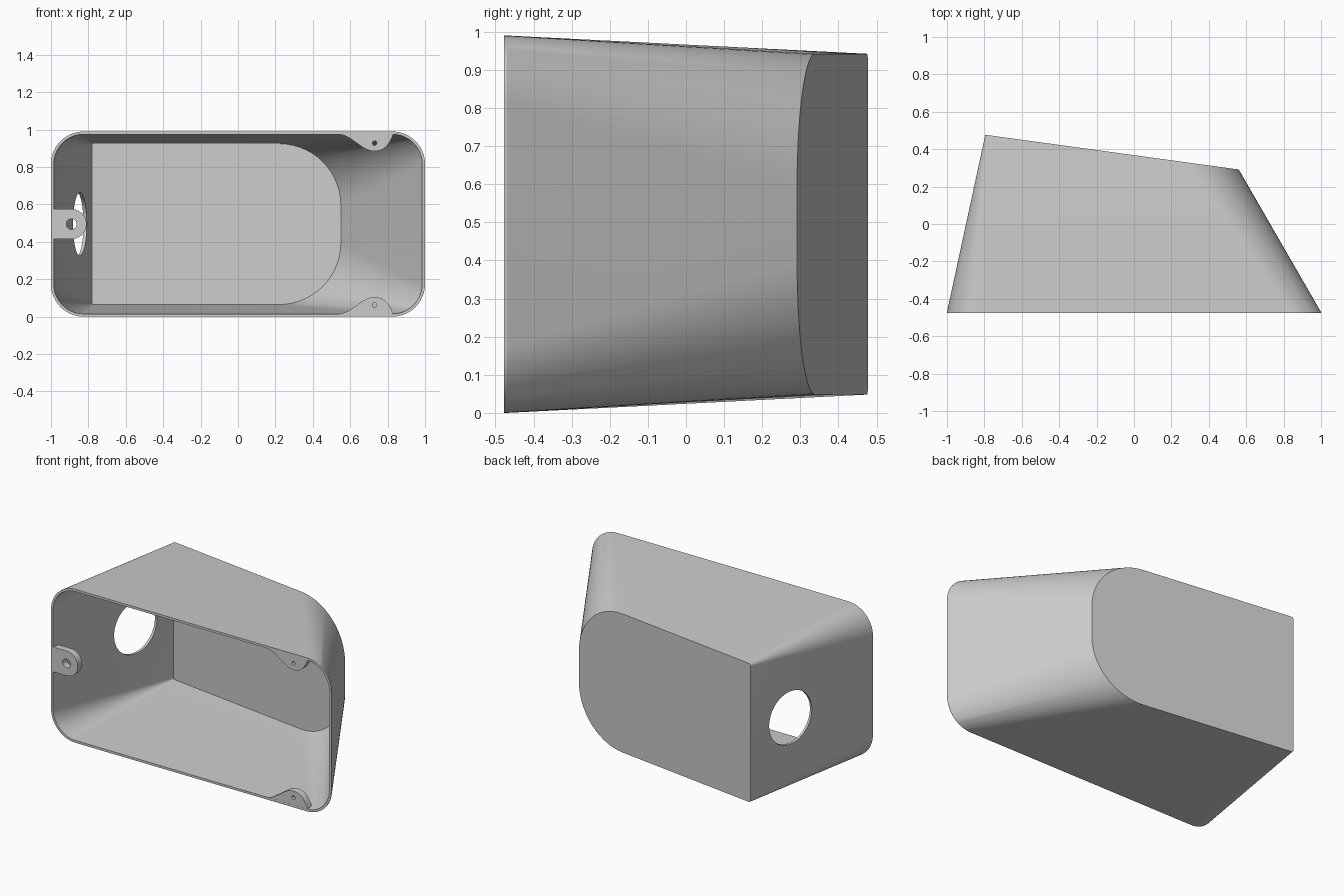
import bpy, bmesh, math
from mathutils import Vector, Matrix
from mathutils.geometry import interpolate_bezier

if "Cube" in bpy.data.objects:
    bpy.data.objects.remove(bpy.data.objects["Cube"])

grey = bpy.data.materials.new("light grey")
grey.use_nodes = True
grey.diffuse_color = (0.6, 0.6, 0.6, 1)
grey.node_tree.nodes["Principled BSDF"].inputs["Base Color"].default_value = (0.6, 0.6, 0.6, 1)

FRONT, BACK, HEIGHT = -0.477, 0.477, 0.99
MID = HEIGHT / 2
ARC = 14


def finish(name, bm):
    bmesh.ops.recalc_face_normals(bm, faces=bm.faces)
    mesh = bpy.data.meshes.new(name)
    bm.to_mesh(mesh)
    bm.free()
    mesh.materials.append(grey)
    ob = bpy.data.objects.new(name, mesh)
    bpy.context.collection.objects.link(ob)
    return ob


def activate(ob):
    bpy.ops.object.select_all(action='DESELECT')
    ob.select_set(True)
    bpy.context.view_layer.objects.active = ob


def ring(bm, x0, x1, half, r_left, r_right, depth):
    """Rounded rectangle whose y position follows depth(x)."""
    corners = ((x1, 1, 1, r_right, 0), (x0, -1, 1, r_left, 90),
               (x0, -1, -1, r_left, 180), (x1, 1, -1, r_right, 270))
    verts = []
    for x, sx, sz, r, start in corners:
        for i in range(ARC + 1):
            a = math.radians(start + 90 * i / ARC)
            px = x - sx * r + r * math.cos(a)
            pz = MID + sz * (half - r) + r * math.sin(a)
            verts.append(bm.verts.new((px, depth(px), pz)))
    return verts


def slanted(offset):
    return lambda x: BACK - offset - (x + 0.795) * 0.137


def flat(y):
    return lambda x: y


# Thin tapered shell, open at the front, with a slanted back
bm = bmesh.new()
rings = [
    ring(bm, -0.78, 0.55, 0.43, 0.008, 0.33, slanted(0.017)),
    ring(bm, -0.985, 0.985, MID - 0.015, 0.16, 0.16, flat(FRONT + 0.006)),
    ring(bm, -0.985, 0.985, MID - 0.015, 0.16, 0.16, flat(FRONT)),
    ring(bm, -1, 1, MID, 0.175, 0.175, flat(FRONT)),
    ring(bm, -1, 1, MID, 0.175, 0.175, flat(FRONT + 0.006)),
    ring(bm, -0.795, 0.56, 0.447, 0.015, 0.345, slanted(0)),
]
for a, b in zip(rings, rings[1:]):
    for i in range(len(a)):
        j = (i + 1) % len(a)
        bm.faces.new((a[i], a[j], b[j], b[i]))
bm.faces.new(rings[0])
bm.faces.new(rings[-1])
shell = finish("housing_shell", bm)

# Round opening through the right-hand wall
bm = bmesh.new()
bmesh.ops.create_cone(bm, cap_ends=True, segments=64, radius1=0.17, radius2=0.17, depth=0.2)
turn = Vector((-0.95, 0.205, 0)).to_track_quat('Z', 'Y').to_matrix().to_4x4()
bmesh.ops.transform(bm, matrix=Matrix.Translation((-0.856, 0.165, MID)) @ turn, verts=bm.verts)
cutter = finish("opening_cutter", bm)
cutter.hide_render = True
cut = shell.modifiers.new("opening", 'BOOLEAN')
cut.object, cut.operation, cut.solver = cutter, 'DIFFERENCE', 'EXACT'
activate(shell)
bpy.ops.object.modifier_apply(modifier=cut.name)
bpy.data.objects.remove(cutter)


def circle(x, z, r, start=0, sweep=360, n=32):
    return [(x + r * math.cos(math.radians(start + sweep * i / n)),
             z + r * math.sin(math.radians(start + sweep * i / n))) for i in range(n)]


def tab(name, outline, hole):
    """Flat plate with a screw hole, extruded back from the rim."""
    bm = bmesh.new()
    edges = []
    for loop in (outline, hole):
        vs = [bm.verts.new((x, FRONT + 0.0005, z)) for x, z in loop]
        edges += [bm.edges.new((v, vs[(i + 1) % len(vs)])) for i, v in enumerate(vs)]
    bmesh.ops.triangle_fill(bm, edges=edges, use_beauty=True)
    geo = bmesh.ops.extrude_face_region(bm, geom=bm.faces[:], use_keep_orig=True)["geom"]
    bmesh.ops.translate(bm, vec=(0, 0.045, 0),
                        verts=[g for g in geo if isinstance(g, bmesh.types.BMVert)])
    return finish(name, bm)


# Rounded tab on the right-hand rim
outline = [(-0.988, MID - 0.08)] + circle(-0.89, MID, 0.08, -90, 180) + \
          [(-0.89, MID + 0.08), (-0.988, MID + 0.08)]
tabs = [tab("side_screw_tab", outline, circle(-0.89, MID, 0.028))]

# Bell-shaped tabs on the upper and lower rims
bell = []
for pts in (((0.54, 0.975), (0.61, 0.97), (0.66, 0.885), (0.73, 0.885)),
            ((0.73, 0.885), (0.79, 0.885), (0.815, 0.935), (0.83, 0.975))):
    bell += [(p.x, p.y) for p in interpolate_bezier(*[Vector(p) for p in pts], 14)][len(bell) > 0:]
bell += [(0.83, 0.982), (0.54, 0.982)]
hole = circle(0.73, 0.928, 0.012, n=20)
tabs.append(tab("upper_screw_tab", bell, hole))
tabs.append(tab("lower_screw_tab", [(x, HEIGHT - z) for x, z in bell],
                [(x, HEIGHT - z) for x, z in hole]))

# Smooth the curved walls, keep the rims crisp
for ob in [shell] + tabs:
    activate(ob)
    bpy.ops.object.shade_smooth_by_angle(angle=math.radians(24))
